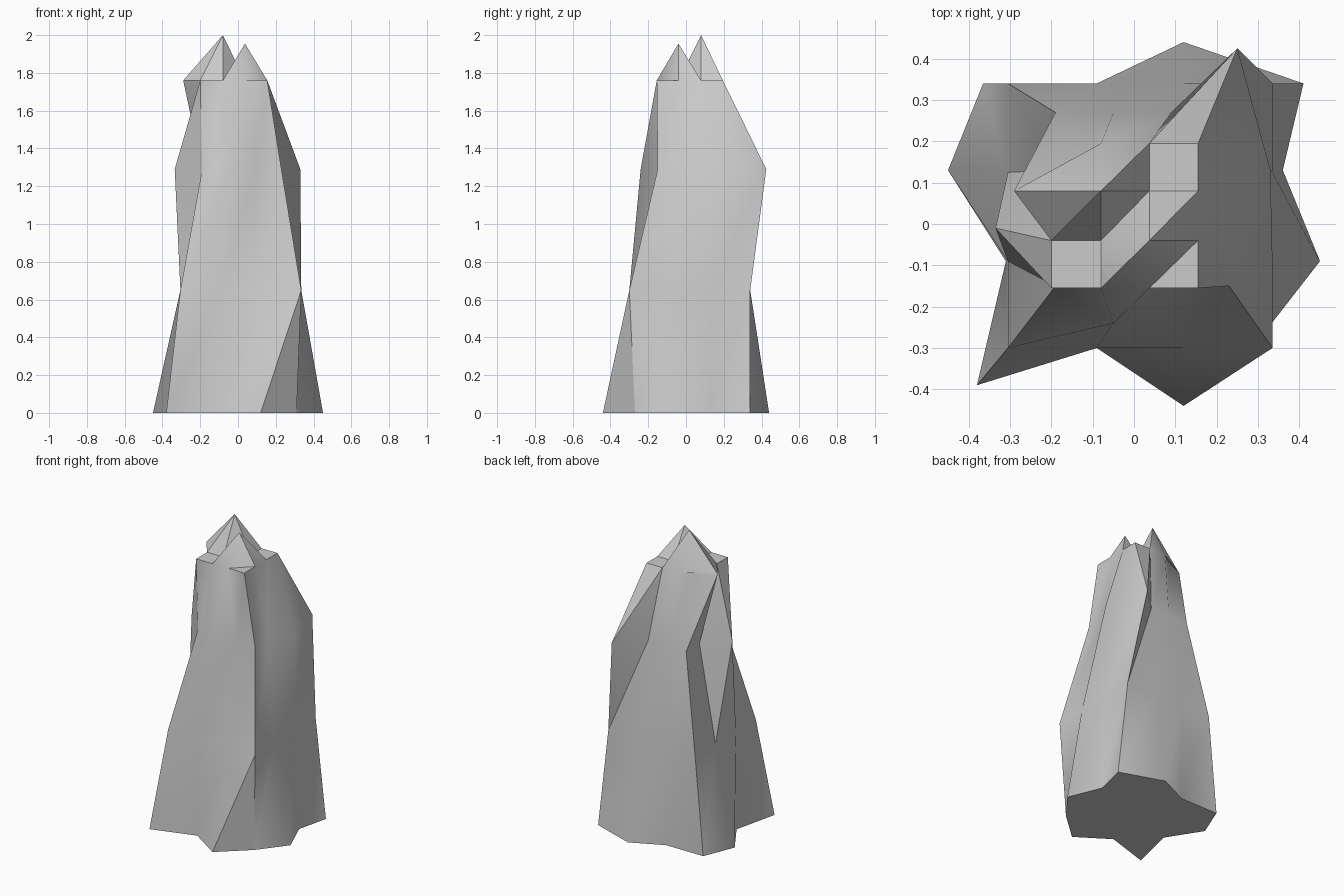
import bpy
import bmesh

if "Cube" in bpy.data.objects:
    bpy.data.objects.remove(bpy.data.objects["Cube"])

# Cross-sections, 12 points each, counter-clockwise from the front-left corner
RINGS = [
    (0.0, [(-.38, -.39), (-.09, -.30), (.12, -.44), (.31, -.27), (.45, -.09), (.36, .13),
           (.41, .34), (.12, .44), (-.09, .34), (-.365, .34), (-.45, .13), (-.31, -.09)]),
    (0.65, [(-.305, -.30), (-.09, -.30), (.12, -.30), (.335, -.30), (.335, -.09), (.335, .125),
            (.335, .34), (.12, .34), (-.09, .34), (-.305, .34), (-.305, .125), (-.305, -.09)]),
    (1.29, [(-.19, -.15), (-.05, -.24), (.09, -.15), (.23, -.15), (.23, -.01), (.33, .13),
            (.25, .425), (.09, .27), (-.05, .27), (-.19, .27), (-.19, .13), (-.335, -.01)]),
    (1.76, [(-.20, -.155), (-.08, -.155), (.037, -.155), (.155, -.155), (.155, -.04), (.155, .08),
            (.155, .195), (.037, .195), (-.08, .195), (-.14, .15), (-.29, .08), (-.20, -.04)]),
]

bm = bmesh.new()
rings = [[bm.verts.new((x, y, z)) for x, y in pts] for z, pts in RINGS]


def quad(a, b, c, d):
    """Two triangles split along a-c."""
    bm.faces.new((a, b, c))
    bm.faces.new((a, c, d))


# Faceted side walls
for lo, hi in zip(rings, rings[1:]):
    for i in range(12):
        j = (i + 1) % 12
        quad(lo[i], lo[j], hi[j], hi[i])

# Flat base
bm.faces.new(rings[0][::-1])

# Top cap: a 3 x 3 patch whose inner points form two peaks
t = rings[-1]
low_a = bm.verts.new((-.08, -.04, 1.76))
peak_small = bm.verts.new((.037, -.04, 1.955))
peak_tall = bm.verts.new((-.08, .08, 2.0))
low_b = bm.verts.new((.037, .08, 1.76))
grid = [t[0:4],
        [t[11], low_a, peak_small, t[4]],
        [t[10], peak_tall, low_b, t[5]],
        [t[9], t[8], t[7], t[6]]]
for r in range(3):
    for c in range(3):
        quad(grid[r][c], grid[r][c + 1], grid[r + 1][c + 1], grid[r + 1][c])

bmesh.ops.recalc_face_normals(bm, faces=bm.faces)
mesh = bpy.data.meshes.new("rock_pillar")
bm.to_mesh(mesh)
bm.free()
rock = bpy.data.objects.new("rock_pillar", mesh)
bpy.context.collection.objects.link(rock)

# Soft facets with crisp main ridges
bpy.context.view_layer.objects.active = rock
rock.select_set(True)
bpy.ops.object.shade_smooth_by_angle(angle=0.7)
